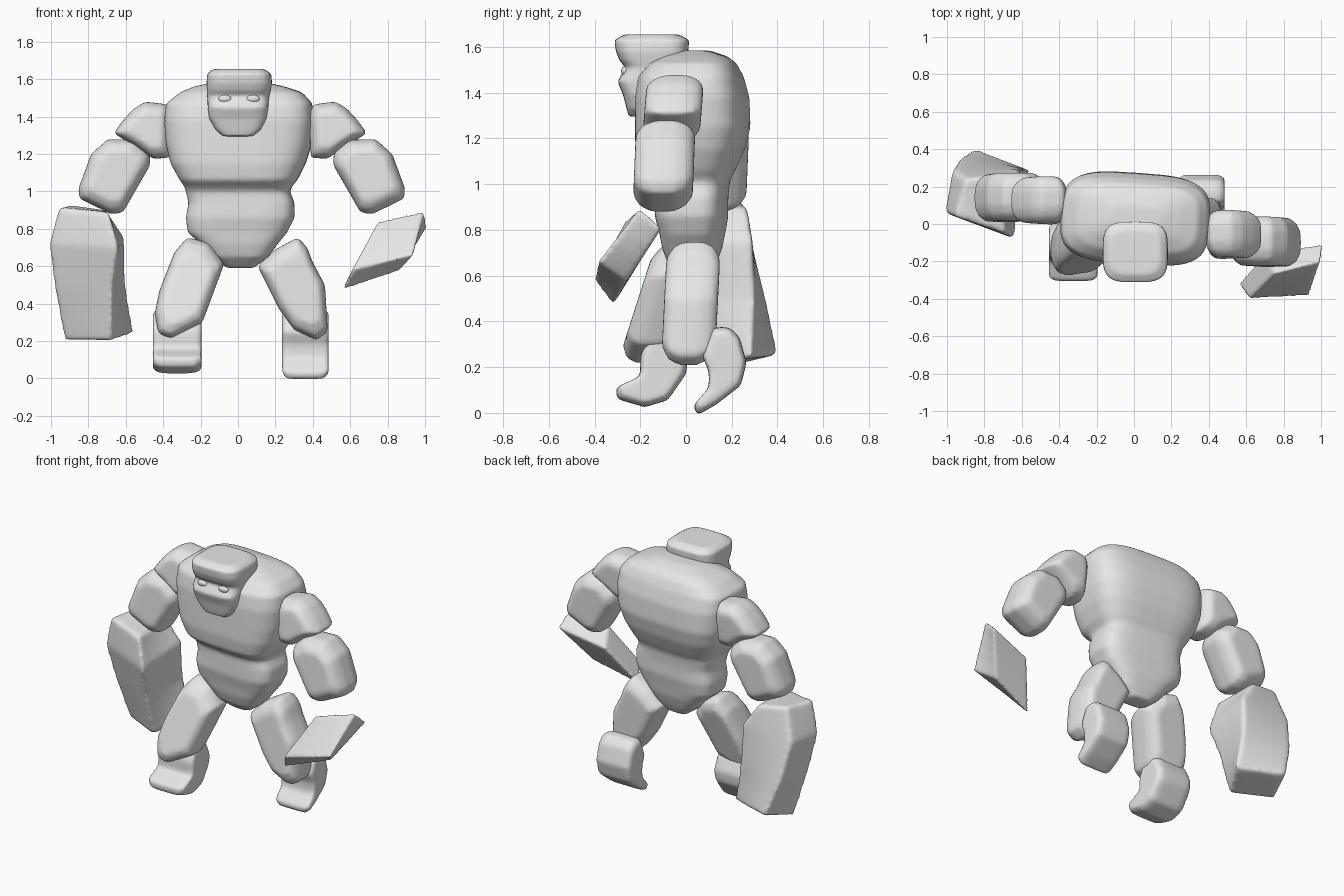
import bpy, bmesh, math
from mathutils import Vector, Matrix

cube = bpy.data.objects.get("Cube")
if cube:
    bpy.data.objects.remove(cube, do_unlink=True)

stone = bpy.data.materials.new("plain_grey_stone")
stone.use_nodes = True
GREY = (0.8, 0.8, 0.8, 1)
stone.diffuse_color = GREY
stone.node_tree.nodes["Principled BSDF"].inputs["Base Color"].default_value = GREY


def finish(name, bm, voxel=0.013, rounds=10):
    """Turn a rough shape into a softly worn, smooth-shaded boulder."""
    bmesh.ops.recalc_face_normals(bm, faces=bm.faces)
    mesh = bpy.data.meshes.new(name)
    bm.to_mesh(mesh)
    bm.free()
    mesh.materials.append(stone)
    ob = bpy.data.objects.new(name, mesh)
    bpy.context.collection.objects.link(ob)
    if voxel:
        remesh = ob.modifiers.new("worn", "REMESH")
        remesh.mode = "VOXEL"
        remesh.voxel_size = voxel
        remesh.use_smooth_shade = True
        soft = ob.modifiers.new("soften", "SMOOTH")
        soft.factor = 0.5
        soft.iterations = rounds
    for p in mesh.polygons:
        p.use_smooth = True
    return ob


def skin(name, rings, cuts=0, **kw):
    """Join rings of points into a closed boulder."""
    bm = bmesh.new()
    rows = [[bm.verts.new(p) for p in ring] for ring in rings]
    n = len(rows[0])
    for a, b in zip(rows, rows[1:]):
        for i in range(n):
            j = (i + 1) % n
            bm.faces.new((a[i], a[j], b[j], b[i]))
    bm.faces.new(rows[0][::-1])
    bm.faces.new(rows[-1])
    if cuts:
        bmesh.ops.subdivide_edges(bm, edges=bm.edges[:], cuts=cuts, use_grid_fill=True)
    return finish(name, bm, **kw)


def loft(name, stations, yaw=0, power=3.2, **kw):
    """Stack rounded squares; each station is z, x range, y range."""
    rings = []
    turn = Matrix.Rotation(math.radians(yaw), 3, "Z")
    e = 2 / power
    for z, x0, x1, y0, y1 in stations:
        ring = []
        for i in range(40):
            t = math.tau * i / 40
            c, s = math.cos(t), math.sin(t)
            ring.append(turn @ Vector((
                (x0 + x1) / 2 + (x1 - x0) / 2 * math.copysign(abs(c) ** e, c),
                (y0 + y1) / 2 + (y1 - y0) / 2 * math.copysign(abs(s) ** e, s), z)))
        rings.append(ring)
    return skin(name, rings, **kw)


def block(name, outline, lo, hi, side=False, lean=0, inset=0.72, **kw):
    """Pad an outline (front x,z or side y,z) into a pillow between lo and hi."""
    n = len(outline)
    ca = sum(p[0] for p in outline) / n
    cz = sum(p[1] for p in outline) / n
    mid = (1 + inset) / 2 + 0.05
    rings = []
    for f, k in ((0, inset), (0.12, mid), (0.32, 1), (0.68, 1), (0.88, mid), (1, inset)):
        ring = []
        for a, z in outline:
            a, z = ca + (a - ca) * k, cz + (z - cz) * k
            d = lo + (hi - lo) * f + lean * (z - cz)
            ring.append((d, a, z) if side else (a, d, z))
        rings.append(ring)
    return skin(name, rings, **kw)


# Torso: narrow waist under an overhanging chest
loft("torso", [
    (0.59, -.06, .08, -.01, .1), (0.65, -.14, .16, -.075, .13), (0.72, -.2, .21, -.1, .155),
    (0.78, -.27, .26, -.11, .165), (0.86, -.28, .3, -.13, .18), (0.94, -.265, .3, -.13, .18),
    (1.0, -.28, .275, -.13, .185), (1.025, -.285, .285, -.155, .19), (1.06, -.31, .315, -.2, .21),
    (1.15, -.36, .36, -.215, .25), (1.25, -.385, .39, -.215, .275), (1.38, -.395, .405, -.215, .27),
    (1.47, -.385, .395, -.2, .245), (1.53, -.31, .34, -.15, .215), (1.56, -.24, .25, -.09, .175),
    (1.585, -.13, .14, -.02, .1)], yaw=-4, power=3.6, rounds=7)

# Head with a heavy brow and jaw
loft("head", [
    (1.295, -.08, .08, -.25, -.17), (1.33, -.12, .125, -.26, -.12), (1.39, -.155, .155, -.275, -.08),
    (1.45, -.162, .163, -.3, -.04), (1.48, -.163, .165, -.282, -.02), (1.51, -.165, .168, -.265, -.01),
    (1.54, -.167, .175, -.29, 0), (1.58, -.168, .182, -.307, .01), (1.63, -.165, .178, -.313, .014),
    (1.655, -.13, .14, -.27, -.03)], power=3.7, voxel=0.01, rounds=6)
for side, x in (("right", -0.07), ("left", 0.08)):
    bm = bmesh.new()
    bmesh.ops.create_uvsphere(bm, u_segments=20, v_segments=12, radius=1,
                              matrix=Matrix.Translation((x, -0.266, 1.495))
                              @ Matrix.Diagonal((0.036, 0.018, 0.021, 1)))
    finish(side + "_eye", bm, voxel=0)

# Arms share one outline, mirrored and moved per side
UPPER = [(.38, 1.465), (.5, 1.48), (.56, 1.445), (.62, 1.38), (.67, 1.31),
         (.55, 1.24), (.46, 1.175), (.37, 1.18), (.36, 1.4)]
FORE = [(.495, 1.2), (.575, 1.275), (.72, 1.28), (.81, 1.2), (.88, 1.01),
        (.87, .96), (.7, .878), (.64, .888), (.495, 1.14)]
for side, s, us, fs, ua, fa in (("right", -1, .005, .025, (.005, .25), (.015, .27)),
                                ("left", 1, .02, .015, (-.18, .07), (-.225, .035))):
    block(side + "_upper_arm", [(s * x + us, z) for x, z in UPPER], *ua, lean=0.08, inset=0.64)
    block(side + "_forearm", [(s * x + fs, z) for x, z in FORE], *fa, lean=0.04, inset=0.68)

# Hands: a massive slab on the right, a thin tilted shard on the left
slab = [((-.93, .2, .205), (-.85, .405, .255), (-.555, .285, .24), (-.68, .08, .2)),
        ((-.98, .12, .48), (-.93, .355, .48), (-.6, .3, .5), (-.67, -.01, .5)),
        ((-1.01, .06, .72), (-.97, .29, .72), (-.61, .29, .76), (-.64, -.08, .7)),
        ((-.96, .04, .915), (-.9, .24, .93), (-.71, .27, .9), (-.69, -.05, .89))]
skin("right_hand", slab, cuts=3, rounds=14)
shard = [((.61, -.4, .58), (.94, -.385, .66), (.995, -.2, .895), (.75, -.265, .84)),
         ((.555, -.32, .47), (.86, -.26, .575), (1.015, -.105, .81), (.7, -.16, .73))]
skin("left_hand", shard, cuts=3, voxel=0.009, rounds=10)

# Legs
block("right_thigh", [
    (-.27, .755), (-.155, .725), (-.075, .61), (-.19, .3), (-.36, .215), (-.425, .24),
    (-.445, .35), (-.42, .47), (-.34, .675)], -.215, .03, lean=0.32)
block("left_thigh", [
    (.32, .755), (.37, .7), (.4, .62), (.465, .5), (.48, .25), (.42, .205),
    (.3, .26), (.22, .37), (.105, .6), (.2, .69)], -.095, .14, lean=0.05)
block("right_foot", [
    (-.31, .11), (-.3, .06), (-.18, .025), (-.08, .055), (0, .17), (.01, .24), (-.03, .33),
    (-.08, .38), (-.15, .36), (-.2, .25), (-.2, .16)], -.455, -.195, side=True, inset=0.88)
block("left_foot", [
    (.03, .03), (.05, -.01), (.13, .035), (.24, .12), (.265, .22), (.235, .33), (.19, .375),
    (.12, .375), (.07, .25), (.1, .18), (.1, .11)], .235, .485, side=True, inset=0.88)
